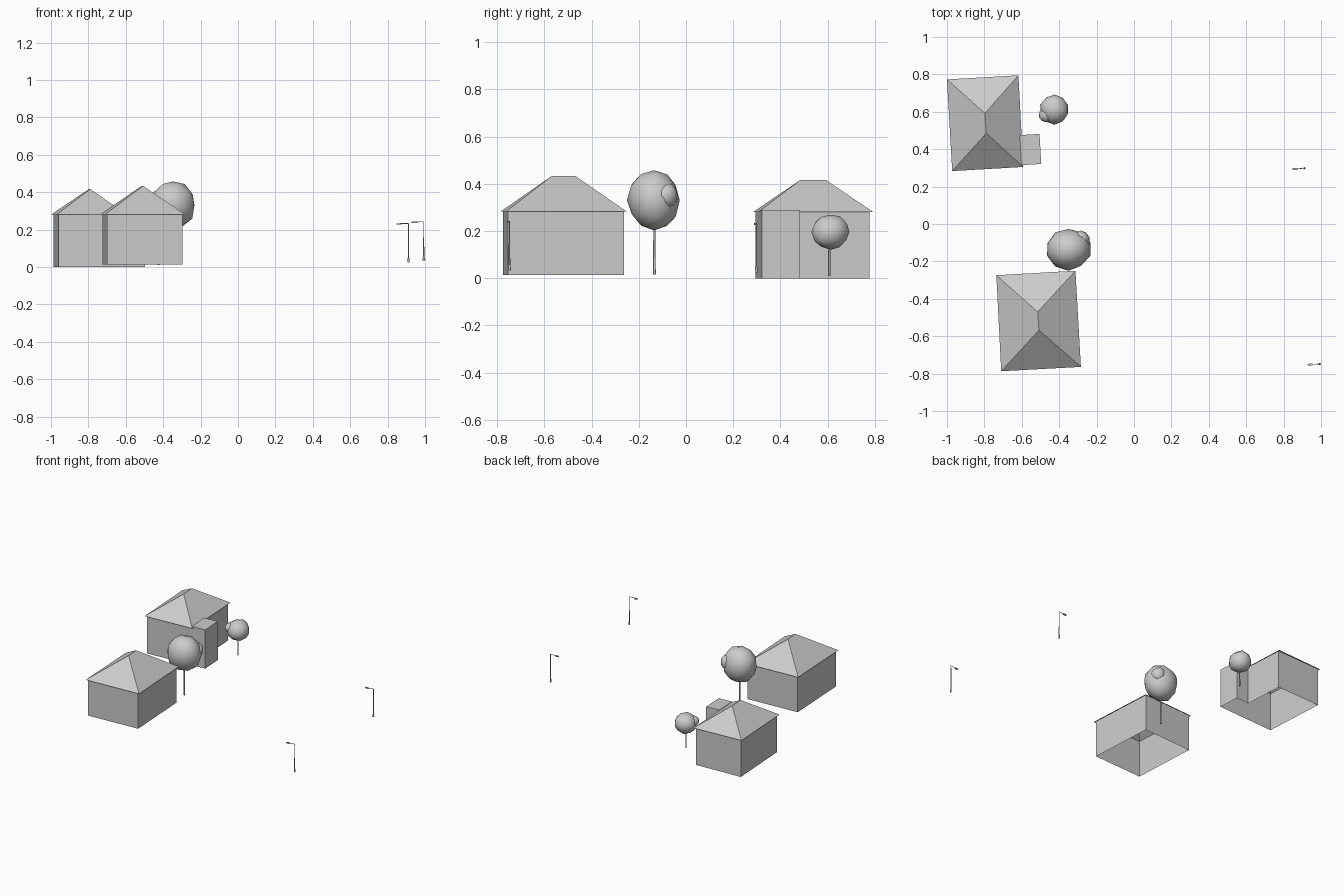
import bpy, math, random
from mathutils import Vector

if "Cube" in bpy.data.objects:
    bpy.data.objects.remove(bpy.data.objects["Cube"])

random.seed(4)


def mesh_object(name, verts, faces):
    me = bpy.data.meshes.new(name)
    me.from_pydata(verts, [], faces)
    me.update()
    ob = bpy.data.objects.new(name, me)
    bpy.context.collection.objects.link(ob)
    return ob


def walls(name, outline, z0, z1):
    # Open-ended ring of walls from a counter-clockwise footprint
    n = len(outline)
    verts = [(x, y, z) for z in (z0, z1) for x, y in outline]
    faces = [(i, (i + 1) % n, n + (i + 1) % n, n + i) for i in range(n)]
    return mesh_object(name, verts, faces)


def hip_roof(name, eaves, ridge, z_eave, z_ridge):
    # Eaves: front left, front right, back right, back left; ridge: front, back
    verts = [(x, y, z_eave) for x, y in eaves] + [(x, y, z_ridge) for x, y in ridge]
    return mesh_object(name, verts, [(0, 1, 4), (1, 2, 5, 4), (2, 3, 5), (3, 0, 4, 5)])


def rod(name, a, b, r1, r2=None, sides=6):
    a, b = Vector(a), Vector(b)
    d = b - a
    bpy.ops.mesh.primitive_cone_add(vertices=sides, radius1=r1, radius2=r1 if r2 is None else r2,
                                    depth=d.length, location=(a + b) / 2)
    ob = bpy.context.object
    ob.name = name
    ob.rotation_euler = d.to_track_quat('Z', 'Y').to_euler()
    bpy.ops.object.shade_smooth_by_angle(angle=math.radians(65))
    return ob


def blob(name, loc, radii, jitter=0.04):
    # Low-poly foliage, slightly irregular and smooth shaded
    bpy.ops.mesh.primitive_ico_sphere_add(subdivisions=2, radius=1, location=loc)
    ob = bpy.context.object
    ob.name = name
    for v in ob.data.vertices:
        v.co *= 1 + random.uniform(-jitter, jitter)
    ob.scale = radii
    bpy.ops.object.shade_smooth()
    return ob


# Back house with a flat-roofed side porch
walls("back_house_walls",
      [(-0.96, 0.295), (-0.602, 0.315), (-0.496, 0.321), (-0.505, 0.482),
       (-0.61, 0.475), (-0.628, 0.778), (-0.987, 0.762)], 0.0, 0.284)
mesh_object("porch_roof", [(x, y, z) for z in (0.284, 0.29) for x, y in
            [(-0.602, 0.315), (-0.496, 0.321), (-0.505, 0.482), (-0.61, 0.475)]],
            [(4, 5, 6, 7), (0, 1, 5, 4), (1, 2, 6, 5), (2, 3, 7, 6)])
hip_roof("back_house_roof",
         [(-0.972, 0.283), (-0.592, 0.305), (-0.618, 0.795), (-1.0, 0.773)],
         [(-0.79, 0.485), (-0.797, 0.592)], 0.28, 0.417)

# Front house
walls("front_house_walls",
      [(-0.70, -0.776), (-0.298, -0.755), (-0.325, -0.263), (-0.725, -0.285)], 0.014, 0.288)
hip_roof("front_house_roof",
         [(-0.71, -0.787), (-0.284, -0.764), (-0.313, -0.25), (-0.736, -0.274)],
         [(-0.508, -0.568), (-0.515, -0.47)], 0.282, 0.434)

# Large tree
rod("large_trunk", (-0.35, -0.134, 0.016), (-0.35, -0.134, 0.25), 0.006, 0.004)
blob("large_crown", (-0.35, -0.135, 0.33), (0.12, 0.112, 0.13))
blob("large_crown_lobe", (-0.285, -0.085, 0.35), (0.05, 0.05, 0.055))

# Small tree
rod("small_trunk", (-0.425, 0.607, 0.01), (-0.425, 0.607, 0.16), 0.005, 0.004)
blob("small_crown", (-0.425, 0.612, 0.196), (0.078, 0.08, 0.076))
blob("small_crown_lobe", (-0.472, 0.584, 0.212), (0.036, 0.04, 0.036))

# Street lamps: foot, pole, arm and flat lantern head
for label, x, y, z in (("back", 0.912, 0.298, 0.025), ("front", 0.993, -0.748, 0.034)):
    top = z + 0.208
    rod(label + "_lamp_foot", (x, y, z), (x, y, z + 0.022), 0.006, 0.005, 8)
    rod(label + "_lamp_pole", (x, y, z + 0.02), (x, y, top), 0.0035, 0.0025)
    rod(label + "_lamp_arm", (x, y, top), (x - 0.045, y - 0.003, top - 0.001), 0.002)
    bpy.ops.mesh.primitive_cube_add(size=1, location=(x - 0.051, y - 0.004, top - 0.003))
    head = bpy.context.object
    head.name = label + "_lamp_head"
    head.scale = (0.026, 0.010, 0.007)
    head.rotation_euler.z = math.radians(4)
